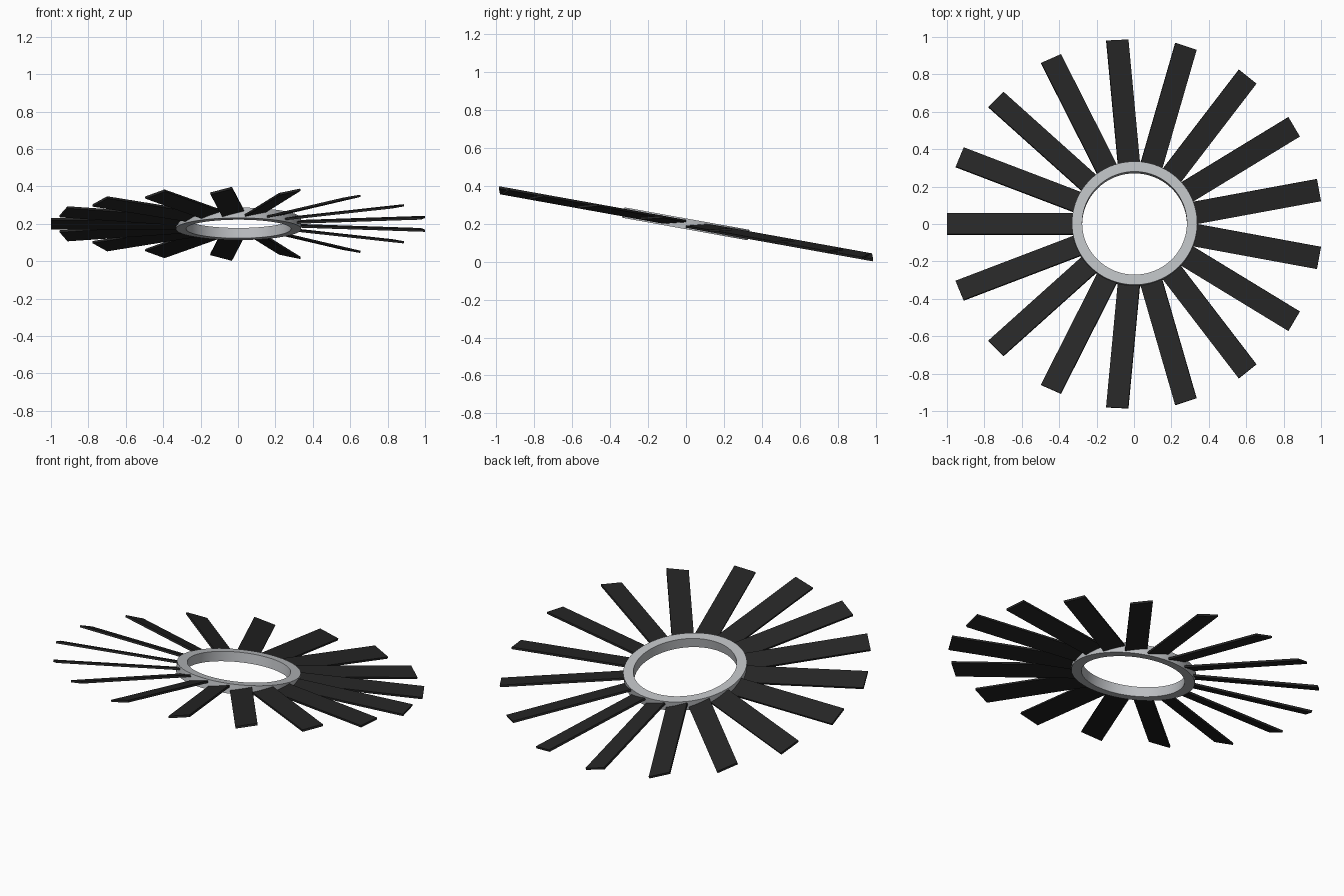
import bpy, bmesh, math
from mathutils import Matrix

if "Cube" in bpy.data.objects:
    bpy.data.objects.remove(bpy.data.objects["Cube"])

BLADES = 17
TIP, ROOT = 1.003, 0.30          # blade reach from the axis
WIDTH, THICK = 0.121, 0.012
PITCH, TILT = math.radians(14), math.radians(10.2)
R_OUT, R_IN, RING_H = 0.335, 0.28, 0.056


def material(name, color):
    m = bpy.data.materials.new(name)
    m.diffuse_color = (*color, 1)
    m.use_nodes = True
    m.node_tree.nodes["Principled BSDF"].inputs["Base Color"].default_value = m.diffuse_color
    return m


black = material("matte black", (0.019, 0.019, 0.019))
silver = material("silver grey", (0.50, 0.515, 0.535))

# whole fan leans so the front edge is high
lean = Matrix.Translation((0.003, 0, 0.2)) @ Matrix.Rotation(-TILT, 4, 'X')


def add_object(name, bm, mat, matrix):
    bmesh.ops.recalc_face_normals(bm, faces=bm.faces)
    mesh = bpy.data.meshes.new(name)
    bm.to_mesh(mesh)
    bm.free()
    mesh.materials.append(mat)
    mesh.transform(matrix)
    ob = bpy.data.objects.new(name, mesh)
    bpy.context.collection.objects.link(ob)
    return ob


# hub ring: rectangular section spun round the axis
bm = bmesh.new()
h = RING_H / 2
pts = [bm.verts.new(p) for p in ((R_IN, 0, -h), (R_OUT, 0, -h), (R_OUT, 0, h), (R_IN, 0, h))]
edges = [bm.edges.new((pts[i], pts[(i + 1) % 4])) for i in range(4)]
bmesh.ops.spin(bm, geom=pts + edges, cent=(0, 0, 0), axis=(0, 0, 1),
               angle=math.tau, steps=96, use_duplicate=False)
bmesh.ops.remove_doubles(bm, verts=bm.verts, dist=1e-5)
ring = add_object("hub_ring", bm, silver, lean)
bpy.context.view_layer.objects.active = ring
ring.select_set(True)
bpy.ops.object.shade_smooth_by_angle(angle=math.radians(30))
ring.select_set(False)

# flat pitched blades, the first one pointing left
for i in range(BLADES):
    bm = bmesh.new()
    box = Matrix.Translation(((TIP + ROOT) / 2, 0, 0)) @ Matrix.Diagonal((TIP - ROOT, WIDTH, THICK, 1))
    bmesh.ops.create_cube(bm, size=1, matrix=box)
    turn = Matrix.Rotation(math.pi + i * math.tau / BLADES, 4, 'Z')
    add_object(f"blade_{i + 1}", bm, black, lean @ turn @ Matrix.Rotation(PITCH, 4, 'X'))
